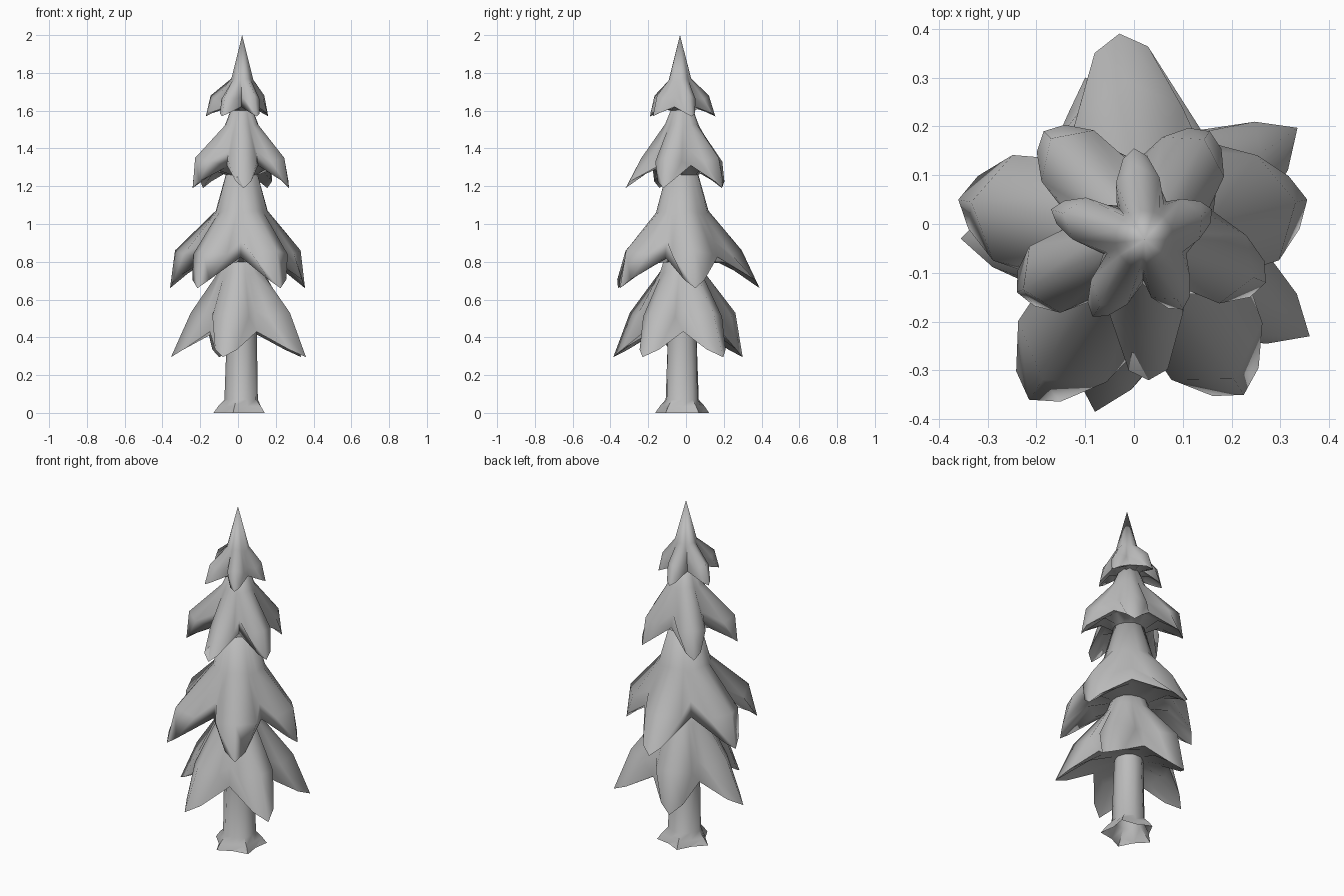
import bpy, bmesh, math
from mathutils import Vector

cube = bpy.data.objects.get("Cube")
if cube:
    bpy.data.objects.remove(cube, do_unlink=True)

grey = bpy.data.materials.new("soft_grey")
grey.use_nodes = True
grey.diffuse_color = (0.5, 0.5, 0.5, 1)
grey.node_tree.nodes["Principled BSDF"].inputs["Base Color"].default_value = (0.5, 0.5, 0.5, 1)

AXIS = Vector((0.02, -0.02))


def skin(name, rings, smooth_angle):
    """Join equal-length rings of points into a closed, smooth-shaded skin."""
    bm = bmesh.new()
    rows = [[bm.verts.new(p) for p in ring] for ring in rings]
    n = len(rows[0])
    for a, b in zip(rows, rows[1:]):
        for i in range(n):
            j = (i + 1) % n
            bm.faces.new((a[i], a[j], b[j], b[i]))
    for row in (rows[0], rows[-1]):
        bm.faces.new(row)
    bmesh.ops.remove_doubles(bm, verts=bm.verts, dist=0.0005)
    bmesh.ops.recalc_face_normals(bm, faces=bm.faces)
    mesh = bpy.data.meshes.new(name)
    bm.to_mesh(mesh)
    bm.free()
    mesh.materials.append(grey)
    obj = bpy.data.objects.new(name, mesh)
    bpy.context.collection.objects.link(obj)
    bpy.ops.object.select_all(action='DESELECT')
    obj.select_set(True)
    bpy.context.view_layer.objects.active = obj
    bpy.ops.object.shade_smooth_by_angle(angle=math.radians(smooth_angle))
    return obj


def at(xy, z):
    return Vector((xy.x, xy.y, z))


def tier(name, boughs, top, mid, shoulder_z, notch, tip_z, under, width, hem, centre=AXIS):
    """Skirt of drooping boughs, each given as tip x, tip y and shoulder reach.
    top, mid, notch and under are (radius, height)."""
    arms = sorted(((Vector((x, y)) - centre, reach) for x, y, reach in boughs),
                  key=lambda b: math.atan2(b[0].y, b[0].x))
    rings = [[] for _ in range(6)]
    for i, (arm, reach) in enumerate(arms):
        d = arm.normalized()
        side = Vector((-d.y, d.x))
        gap = (d + arms[(i + 1) % len(arms)][0].normalized()).normalized()
        hem_reach, hem_width, hem_z = hem
        # Each bough has a right edge, a ridge and a left edge
        for s in (-1, 0, 1):
            turn = (d + side * s * 0.45).normalized()
            edge = abs(s)
            rings[0].append(at(centre + turn * top[0], top[1]))
            rings[1].append(at(centre + turn * mid[0], mid[1] - 0.01 * edge))
            rings[2].append(at(centre + arm * (reach - 0.17 * edge) + side * s * width,
                               shoulder_z - 0.02 * edge))
            if s:
                rings[3].append(at(centre + arm * hem_reach + side * s * hem_width, hem_z))
            else:
                rings[3].append(at(centre + arm, tip_z))
            # Hollow underside, arched beneath the bough
            rings[4].append(at(centre + arm * 0.55 + side * s * width * 0.55,
                               notch[1] * 0.8 + tip_z * 0.2 + 0.03 * (1 - edge)))
            rings[5].append(at(centre + turn * under[0], under[1]))
        # The notch between neighbouring boughs
        rings[0].append(at(centre + gap * top[0], top[1]))
        rings[1].append(at(centre + gap * mid[0], mid[1] - 0.02))
        rings[2].append(at(centre + gap * notch[0] * 0.9, notch[1] * 0.65 + mid[1] * 0.35))
        rings[3].append(at(centre + gap * notch[0], notch[1]))
        rings[4].append(at(centre + gap * notch[0] * 0.8, notch[1]))
        rings[5].append(at(centre + gap * under[0], under[1]))
    return skin(name, rings, 80)


# Hollow trunk with five flared, pointed roots
trunk_rings = []
for z, valley, ridge in ((0.3, 0.07, 0.07), (0.07, 0.075, 0.08), (0, 0.108, 0.15),
                         (0.035, 0.1, 0.125), (0.07, 0.085, 0.092),
                         (0.4, 0.08, 0.08), (0.8, 0.06, 0.06)):
    ring = []
    for k in range(10):
        a = math.pi + math.tau * k / 10
        r = valley if k % 2 else ridge
        ring.append((AXIS.x + r * math.cos(a), AXIS.y + r * math.sin(a), z))
    trunk_rings.append(ring)
skin("trunk", trunk_rings, 50)

# Four tiers of boughs, lowest first
tier("lowest_boughs",
     [(0.36, -0.23, 0.75), (0.335, 0.197, 0.76), (-0.355, -0.03, 0.72),
      (-0.08, -0.385, 0.76), (-0.1, 0.3, 0.88)],
     top=(0.07, 0.9), mid=(0.12, 0.75), shoulder_z=0.53, notch=(0.215, 0.43),
     tip_z=0.295, under=(0.085, 0.45), width=0.1, hem=(0.83, 0.06, 0.335))

tier("lower_boughs",
     [(-0.03, 0.39, 0.77), (0.355, 0.05, 0.93), (0.225, -0.35, 0.9),
      (-0.215, -0.36, 0.88), (-0.36, 0.05, 0.93)],
     top=(0.075, 1.3), mid=(0.14, 1.07), shoulder_z=0.86, notch=(0.23, 0.825),
     tip_z=0.66, under=(0.1, 0.8), width=0.11, hem=(0.92, 0.055, 0.705))

tier("upper_boughs",
     [(-0.185, 0.19, 0.93), (0.155, 0.19, 0.92), (0.27, -0.12, 0.9),
      (0.03, -0.32, 0.72), (-0.24, -0.14, 0.95)],
     top=(0.03, 1.68), mid=(0.09, 1.53), shoulder_z=1.35, notch=(0.15, 1.31),
     tip_z=1.19, under=(0.085, 1.26), width=0.075, hem=(0.93, 0.04, 1.225))

tier("crown",
     [(0, 0.155, 0.82), (0.16, 0.03, 0.85), (0.1, -0.175, 0.85),
      (-0.085, -0.19, 0.85), (-0.17, 0.03, 0.87)],
     top=(0.0, 2.0), mid=(0.06, 1.77), shoulder_z=1.68, notch=(0.09, 1.62),
     tip_z=1.57, under=(0.05, 1.6), width=0.045, hem=(0.9, 0.025, 1.585),
     centre=Vector((0.022, -0.032)))
